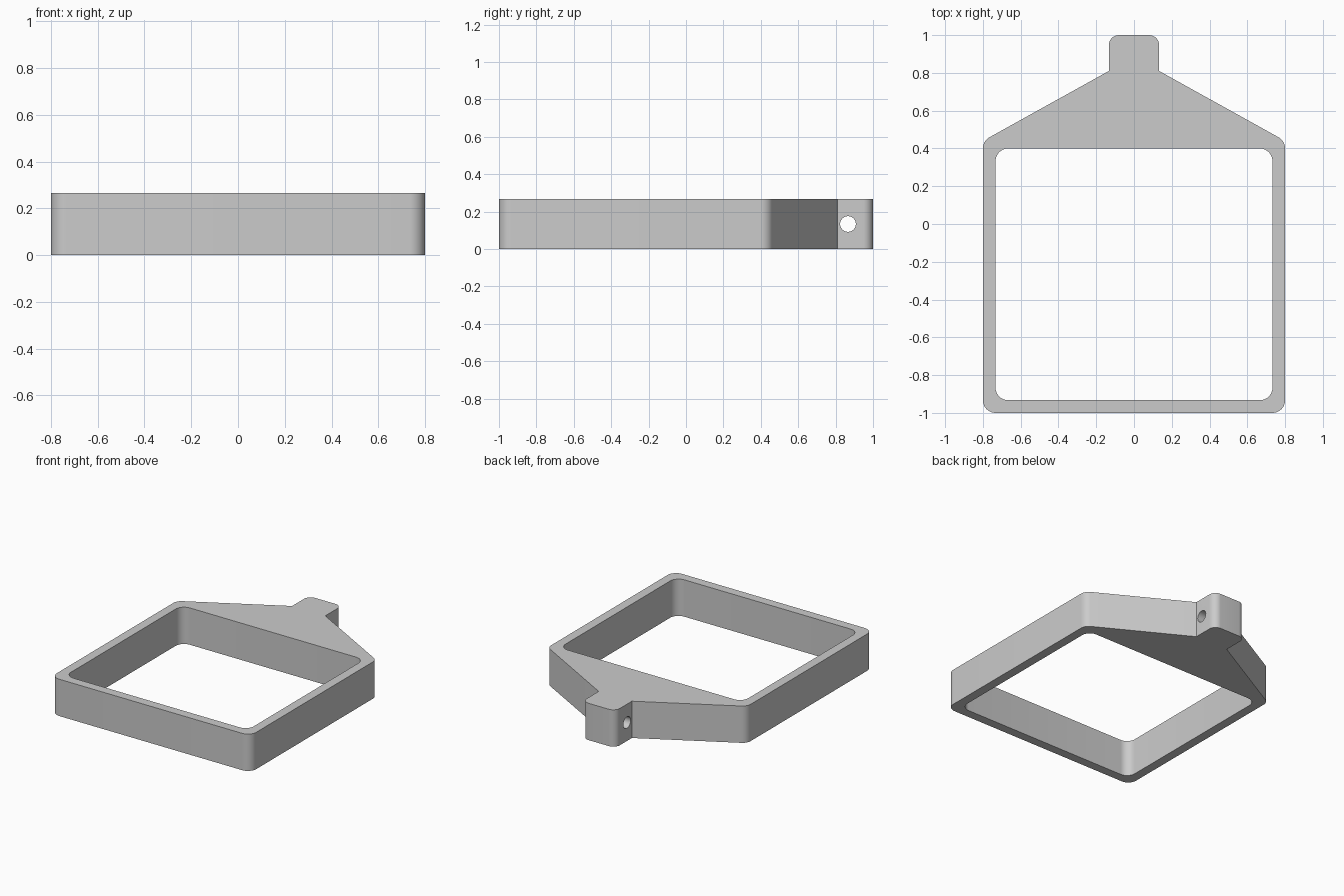
import bpy
import bmesh
import math
from mathutils import Vector

if "Cube" in bpy.data.objects:
    bpy.data.objects.remove(bpy.data.objects["Cube"], do_unlink=True)

HEIGHT = 0.267

grey = bpy.data.materials.new("plain grey")
grey.use_nodes = True
grey.diffuse_color = (0.6, 0.6, 0.6, 1)
grey.node_tree.nodes["Principled BSDF"].inputs["Base Color"].default_value = (0.6, 0.6, 0.6, 1)


def rounded(corners, steps=10):
    """Turn (x, y, radius) corners into a counter-clockwise outline with arcs."""
    outline = []
    for i, (x, y, radius) in enumerate(corners):
        p = Vector((x, y))
        if radius == 0:
            outline.append(p)
            continue
        a = (Vector(corners[i - 1][:2]) - p).normalized()
        b = (Vector(corners[(i + 1) % len(corners)][:2]) - p).normalized()
        half = a.angle(b) / 2
        centre = p + (a + b).normalized() * radius / math.sin(half)
        start = p + a * radius / math.tan(half) - centre
        turn = math.pi - 2 * half
        for s in range(steps + 1):
            t = turn * s / steps
            c, n = math.cos(t), math.sin(t)
            outline.append(centre + Vector((start.x * c - start.y * n,
                                            start.x * n + start.y * c)))
    return outline


def prism(name, outline, bottom, top):
    bm = bmesh.new()
    face = bm.faces.new([bm.verts.new((p.x, p.y, bottom)) for p in outline])
    result = bmesh.ops.extrude_face_region(bm, geom=[face])
    moved = [v for v in result["geom"] if isinstance(v, bmesh.types.BMVert)]
    bmesh.ops.translate(bm, vec=(0, 0, top - bottom), verts=moved)
    bmesh.ops.recalc_face_normals(bm, faces=bm.faces)
    mesh = bpy.data.meshes.new(name)
    bm.to_mesh(mesh)
    bm.free()
    obj = bpy.data.objects.new(name, mesh)
    bpy.context.collection.objects.link(obj)
    mesh.materials.append(grey)
    return obj


# Frame body: rounded square, tapered neck and rounded tab
right_half = [(0.8, -1, 0.067), (0.8, 0.44, 0.067), (0.133, 0.81, 0), (0.133, 1, 0.053)]
left_half = [(-x, y, r) for x, y, r in reversed(right_half)]
frame = prism("frame", rounded(right_half + left_half), 0, HEIGHT)

# Window opening
window = prism("window_cutter", rounded([(0.733, -0.933, 0.067), (0.733, 0.4, 0.067),
                                         (-0.733, 0.4, 0.067), (-0.733, -0.933, 0.067)]),
               -0.1, HEIGHT + 0.1)

# Cross hole through the tab
bpy.ops.mesh.primitive_cylinder_add(vertices=32, radius=0.042, depth=0.5,
                                    location=(0, 0.866, HEIGHT / 2),
                                    rotation=(0, math.pi / 2, 0))
hole = bpy.context.object
hole.name = "hole_cutter"
hole.data.materials.append(grey)

bpy.ops.object.select_all(action="DESELECT")
frame.select_set(True)
bpy.context.view_layer.objects.active = frame
for cutter in (window, hole):
    cut = frame.modifiers.new(cutter.name, "BOOLEAN")
    cut.operation = "DIFFERENCE"
    cut.solver = "EXACT"
    cut.object = cutter
    bpy.ops.object.modifier_apply(modifier=cut.name)
    bpy.data.objects.remove(cutter, do_unlink=True)

# Smooth arcs, crisp edges
bpy.ops.object.shade_smooth_by_angle(angle=math.radians(25))
